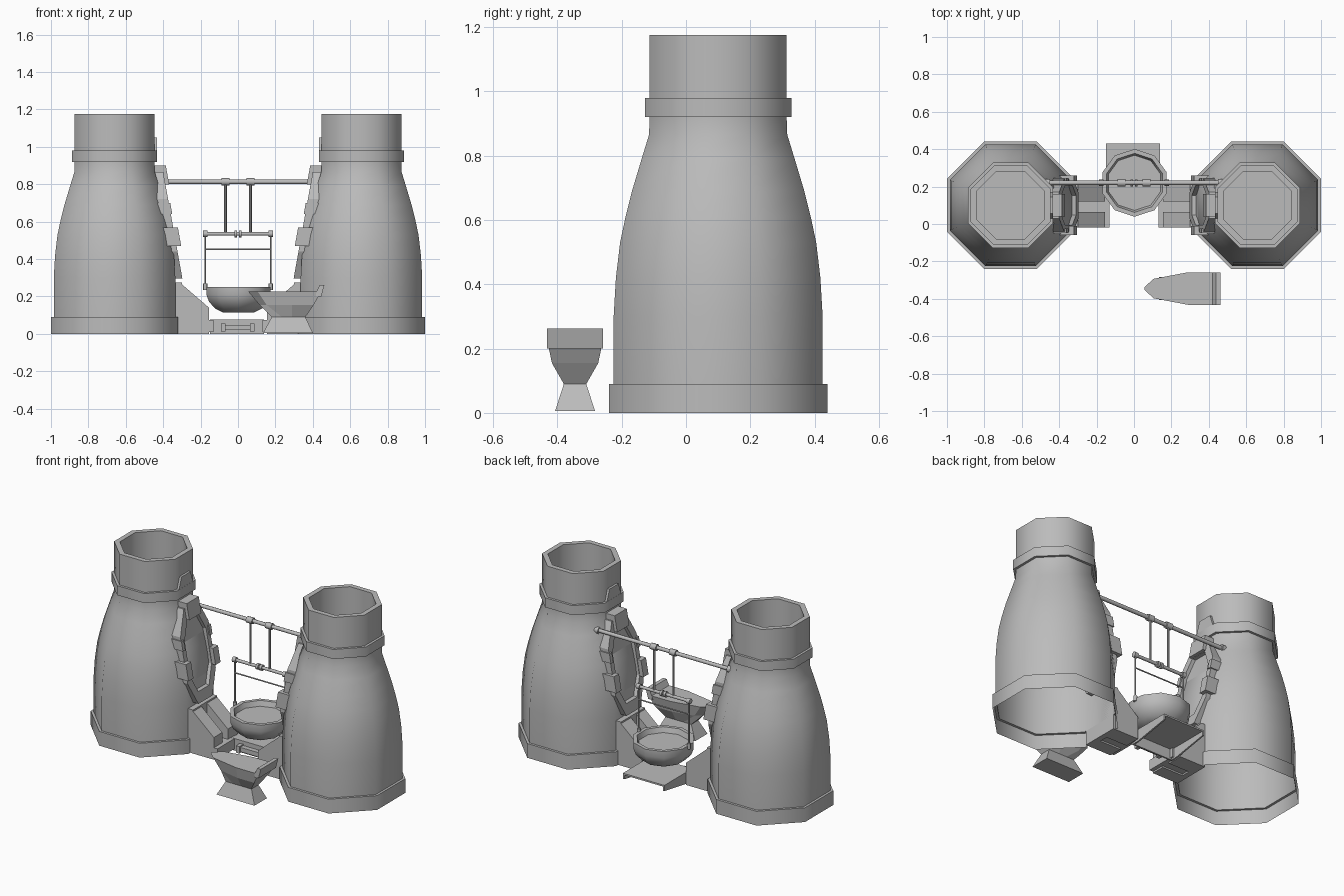
import bpy, bmesh
from math import cos, sin, pi, radians
from mathutils import Vector

old = bpy.data.objects.get("Cube")
if old:
    bpy.data.objects.remove(old)

grey = bpy.data.materials.new("plain_grey")
grey.use_nodes = True
COLOUR = (0.5, 0.5, 0.5, 1)
grey.diffuse_color = COLOUR
grey.node_tree.nodes["Principled BSDF"].inputs["Base Color"].default_value = COLOUR


def finish(bm, name, smooth=0):
    bmesh.ops.recalc_face_normals(bm, faces=bm.faces[:])
    mesh = bpy.data.meshes.new(name)
    bm.to_mesh(mesh)
    bm.free()
    mesh.materials.append(grey)
    obj = bpy.data.objects.new(name, mesh)
    bpy.context.collection.objects.link(obj)
    if smooth:
        bpy.ops.object.select_all(action='DESELECT')
        obj.select_set(True)
        bpy.context.view_layer.objects.active = obj
        bpy.ops.object.shade_smooth_by_angle(angle=radians(smooth))
    return obj


def loft(name, rings, cap_start=True, cap_end=True, smooth=0, loop=False):
    """Skin a list of equal-length closed rings of points."""
    bm = bmesh.new()
    vs = [[bm.verts.new(p) for p in ring] for ring in rings]
    n = len(vs[0])
    pairs = list(zip(vs, vs[1:])) + ([(vs[-1], vs[0])] if loop else [])
    for a, b in pairs:
        for i in range(n):
            j = (i + 1) % n
            bm.faces.new((a[i], a[j], b[j], b[i]))
    if cap_start and not loop:
        bm.faces.new(vs[0])
    if cap_end and not loop:
        bm.faces.new(vs[-1])
    return finish(bm, name, smooth)


def lathe(name, profile, centre, sides, smooth, cap_start=True):
    """Profile radii are measured to the flat sides."""
    k = 1 / cos(pi / sides)
    rings = [[(centre[0] + r * k * cos((i + .5) * 2 * pi / sides),
               centre[1] + r * k * sin((i + .5) * 2 * pi / sides), z)
              for i in range(sides)] for r, z in profile]
    return loft(name, rings, cap_start, True, smooth)


def rod(name, a, b, r, sides=8):
    a, b = Vector(a), Vector(b)
    q = (b - a).to_track_quat('Z', 'Y')
    ring = [q @ Vector((r * cos(i * 2 * pi / sides), r * sin(i * 2 * pi / sides), 0))
            for i in range(sides)]
    return loft(name, [[p + a for p in ring], [p + b for p in ring]], smooth=50)


def slab(name, outline, y0, y1):
    """Extrude an x-z outline along y."""
    return loft(name, [[(x, y, z) for x, z in outline] for y in (y0, y1)])


def box(name, x0, x1, y0, y1, z0, z1):
    return slab(name, [(x0, z0), (x1, z0), (x1, z1), (x0, z1)], y0, y1)


CY = 0.1       # depth of the tower axis
BAR_Y = 0.22   # depth of the hanging parts


def door_x(z, lift=0):
    """Distance of the leaning door plane from the middle."""
    return 0.297 + 0.18 * (z - 0.294) - lift


def door_ring(s, outline, scale, lift):
    mid = 0.58
    return [(s * door_x(mid + z * scale, lift), CY + y * scale, mid + z * scale)
            for y, z in outline]


def door_block(name, s, y0, y1, z0, z1, lift):
    rings = [[(s * door_x(z, h), y, z) for y, z in
              ((y0, z0), (y1, z0), (y1, z1), (y0, z1))] for h in (-0.07, lift)]
    loft(name, rings)


TOWER = [(.34, 0), (.34, .09), (.325, .09), (.325, .3), (.318, .42), (.305, .53),
         (.288, .61), (.268, .69), (.238, .79), (.215, .865), (.213, .92),
         (.228, .92), (.228, .98), (.213, .98), (.213, 1.175), (.182, 1.175), (.182, .92)]
OCTAGON = [(.07, -.285), (.14, -.14), (.14, .14), (.07, .285),
           (-.07, .285), (-.14, .14), (-.14, -.14), (-.07, -.285)]

for s, side in ((1, "left"), (-1, "right")):
    # Hollow tower with base band and collar
    lathe(side + "_tower", TOWER, (s * .66, CY), 8, 50, cap_start=False)
    # Raised trapezoid tab over the collar
    tab = [(-.08, .95), (.08, .95), (.045, 1.05), (-.045, 1.05)]
    loft(side + "_collar_tab", [[(s * x, CY + y, z) for y, z in tab] for x in (.45, .433)])

    # Leaning door: frame, recessed panel and clamps
    loft(side + "_door_frame", [door_ring(s, OCTAGON, k, h) for k, h in
         ((1, -.075), (1, 0), (.76, 0), (.72, -.075))], loop=True)
    loft(side + "_door_panel", [door_ring(s, OCTAGON, .78, h) for h in (-.07, -.022)])
    for e in (-1, 1):
        y = CY + e * .135
        door_block(side + "_door_clamp", s, y - .025, y + .025, .47, .57, .025)
        door_block(side + "_door_catch", s, y - .012, y + .012, .64, .7, .008)
    door_block(side + "_door_lintel", s, CY - .06, CY + .06, .8, .9, .02)

    # Doorstep: back plate, two sloping cheeks and a lower tread between them
    lo, hi = sorted((s * .335, s * .3))
    box(side + "_step_back", lo, hi, -.02, .22, 0, .275)
    cheek = [(s * x, z) for x, z in ((.3, 0), (.155, 0), (.155, .14), (.3, .265))]
    slab(side + "_step_cheek_front", cheek, -.02, .065)
    slab(side + "_step_cheek_back", cheek, .12, .22)
    lo, hi = sorted((s * .31, s * .13))
    box(side + "_step_tread", lo, hi, -.02, .18, .01, .075)

    # Hanging rods, sleeves and cords
    x = s * .067
    rod(side + "_sleeve", (x - .021, BAR_Y, .813), (x + .021, BAR_Y, .813), .02)
    rod(side + "_hanger", (x, BAR_Y, .8), (x, BAR_Y, .535), .007, 6)
    x = s * .175
    rod(side + "_cord", (x, BAR_Y, .53), (x, BAR_Y, .25), .005, 6)
    rod(side + "_cord_end", (x - .012, BAR_Y, .535), (x + .012, BAR_Y, .535), .017)
    rod(side + "_cord_foot", (x, BAR_Y, .235), (x, BAR_Y, .27), .011)
    rod(side + "_bar_knob", (s * .45, BAR_Y, .813), (s * .475, BAR_Y, .813), .021)
    rod(side + "_knuckle", (s * .005, BAR_Y, .535), (s * .02, BAR_Y, .535), .019)

# Horizontal bars
rod("cross_bar", (-.465, BAR_Y, .813), (.465, BAR_Y, .813), .012)
rod("lower_bar", (-.175, BAR_Y, .535), (.175, BAR_Y, .535), .01)
rod("cross_wire", (-.175, BAR_Y, .452), (.175, BAR_Y, .452), .004, 6)

# Hanging bowl
lathe("bowl", [(.085, .115), (.125, .135), (.158, .172), (.172, .21), (.172, .252),
               (.15, .252), (.14, .22)], (.003, BAR_Y), 10, 40)

# Low folded platform under the bowl
box("platform_top", -.15, .14, .15, .43, .066, .076)
for x in (-.15, .13):
    loft("platform_flap", [[(a, .15, 0), (a, .2, 0), (a, .43, .04), (a, .43, .072), (a, .15, .072)]
                           for a in (x, x + .01)])
box("platform_front", -.15, .14, .15, .16, 0, .07)
box("link_bar", -.07, .065, .12, .15, .02, .048)
for x in (-.08, .075):
    box("link_end", x - .012, x + .012, .11, .15, .012, .056)

# Pedestal seat with a pointed front and a raised back edge
BOX_PLAN = [(0, 1), (.3, 1), (.6, 1), (1, 1)]
POINT_PLAN = [(0, .08), (.13, .6), (.6, 1), (1, 1)]
SEAT_Y = -.345


def plan(points, x0, x1, half, z):
    def at(u, w, e):
        return (x0 + (x1 - x0) * u, SEAT_Y + e * half * w, z)
    return [at(u, w, -1) for u, w in points] + [at(u, w, 1) for u, w in reversed(points)]


loft("seat", [plan(BOX_PLAN, .135, .4, .062, .006), plan(BOX_PLAN, .18, .36, .035, .09),
              plan(POINT_PLAN, .115, .405, .072, .155), plan(POINT_PLAN, .055, .445, .087, .226)])
slab("seat_back", [(.415, .2), (.445, .2), (.462, .262), (.438, .262), (.42, .226)],
     SEAT_Y - .087, SEAT_Y + .087)
